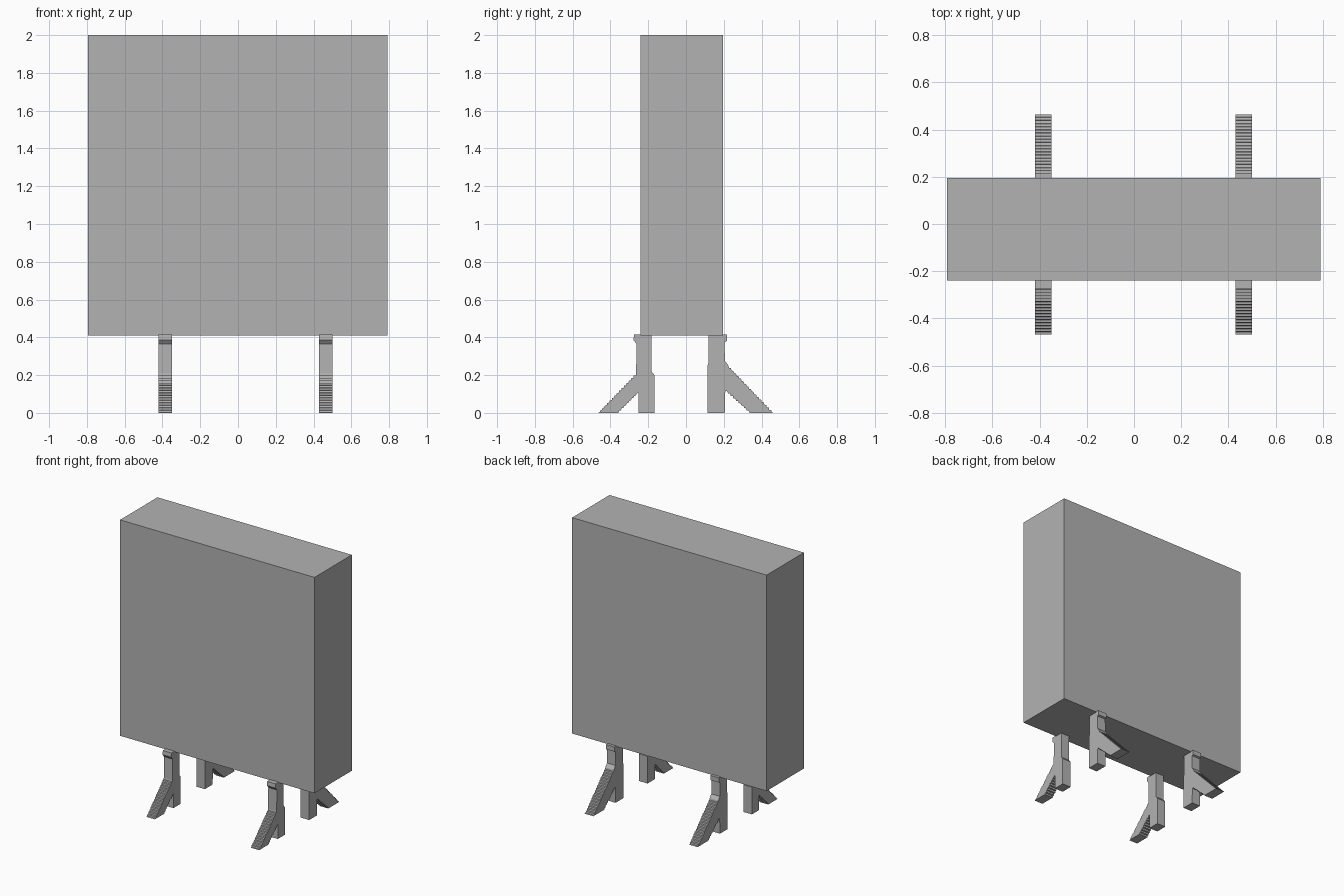
import bpy
import bmesh

cube = bpy.data.objects.get("Cube")
if cube:
    bpy.data.objects.remove(cube, do_unlink=True)

grey = bpy.data.materials.new("plain_grey")
grey.use_nodes = True
colour = (0.45, 0.45, 0.45, 1)
grey.diffuse_color = colour
grey.node_tree.nodes["Principled BSDF"].inputs["Base Color"].default_value = colour


def extrude_profile(name, profile, x0, x1):
    """Extrude a (y, z) outline along x."""
    bm = bmesh.new()
    face = bm.faces.new([bm.verts.new((x0, y, z)) for y, z in profile])
    moved = bmesh.ops.extrude_face_region(bm, geom=[face])["geom"]
    verts = [v for v in moved if isinstance(v, bmesh.types.BMVert)]
    bmesh.ops.translate(bm, verts=verts, vec=(x1 - x0, 0, 0))
    bmesh.ops.recalc_face_normals(bm, faces=bm.faces)
    mesh = bpy.data.meshes.new(name)
    bm.to_mesh(mesh)
    bm.free()
    mesh.materials.append(grey)
    obj = bpy.data.objects.new(name, mesh)
    bpy.context.collection.objects.link(obj)
    return obj


def stairs(start, end, count):
    """Fine stepped edge between two points, drop first and then run."""
    (y0, z0), (y1, z1) = start, end
    dy, dz = (y1 - y0) / count, (z1 - z0) / count
    points = [start]
    for i in range(count):
        points.append((y0 + dy * (i + 0.15), z0 + dz * (i + 0.85)))
        points.append((y0 + dy * (i + 1), z0 + dz * (i + 1)))
    return points


# Tall box body
extrude_profile("body", [(-0.24, 0.41), (0.195, 0.41), (0.195, 2), (-0.24, 2)],
                -0.793, 0.791)

# Leg outlines: upright post, small lip at the top, stepped diagonal brace
front_leg = [(-0.167, 0), (-0.167, 0.2), (-0.183, 0.22), (-0.183, 0.415),
             (-0.275, 0.415), (-0.278, 0.385), (-0.262, 0.365)]
front_leg += stairs((-0.264, 0.21), (-0.468, 0), 16)
front_leg += stairs((-0.357, 0), (-0.251, 0.105), 8)
front_leg += [(-0.251, 0)]

back_leg = [(0.114, 0), (0.114, 0.25), (0.12, 0.27), (0.12, 0.415),
            (0.216, 0.415), (0.216, 0.38), (0.204, 0.375), (0.206, 0.275)]
back_leg += stairs((0.225, 0.25), (0.465, 0), 18)
back_leg += stairs((0.336, 0), (0.208, 0.116), 9)
back_leg += [(0.205, 0)]

# Two pairs of legs
for side, x in (("right", -0.42), ("left", 0.43)):
    extrude_profile(f"front_leg_{side}", front_leg, x, x + 0.07)
    extrude_profile(f"back_leg_{side}", back_leg, x, x + 0.07)
